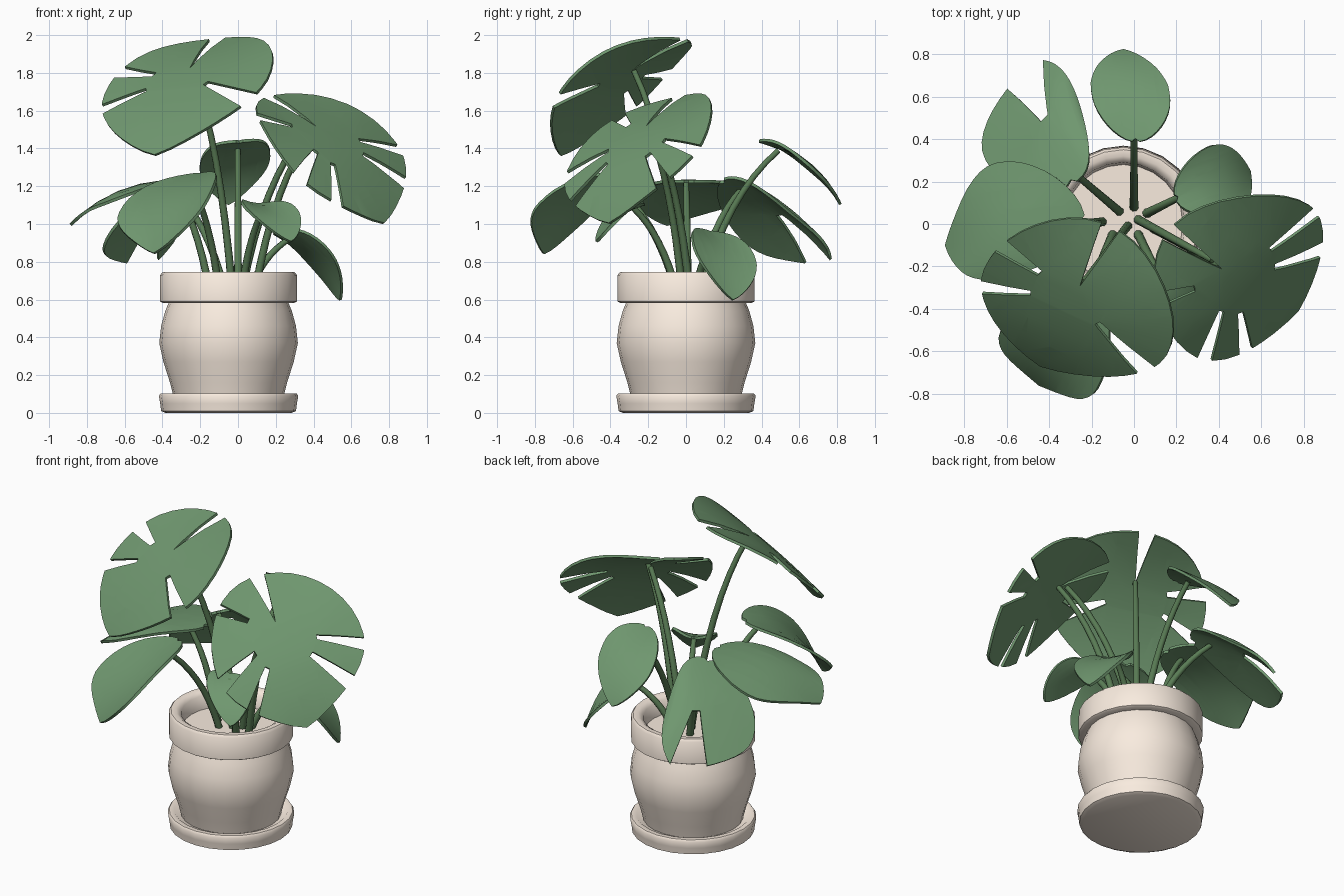
import bpy, bmesh, math
from mathutils import Vector as V

if "Cube" in bpy.data.objects:
    bpy.data.objects.remove(bpy.data.objects["Cube"])


def material(name, col):
    m = bpy.data.materials.new(name)
    m.diffuse_color = (*col, 1)
    m.use_nodes = True
    m.node_tree.nodes["Principled BSDF"].inputs["Base Color"].default_value = m.diffuse_color
    return m


LEAF = material("leaf_green", (0.16, 0.31, 0.16))
STEM = material("stem_green", (0.10, 0.20, 0.09))
CLAY = material("cream_clay", (0.95, 0.84, 0.74))


def finish(name, bm, mat, angle):
    me = bpy.data.meshes.new(name)
    bm.to_mesh(me)
    bm.free()
    ob = bpy.data.objects.new(name, me)
    bpy.context.collection.objects.link(ob)
    me.materials.append(mat)
    bpy.ops.object.select_all(action='DESELECT')
    ob.select_set(True)
    bpy.context.view_layer.objects.active = ob
    bpy.ops.object.shade_smooth_by_angle(angle=math.radians(angle))
    return ob


def lathe(name, profile, n=24):
    # closed solid of revolution around the pot axis
    bm = bmesh.new()
    rings = []
    for r, z in profile:
        rings.append([bm.verts.new((-0.05 + r * math.cos(2 * math.pi * i / n),
                                    r * math.sin(2 * math.pi * i / n), z)) for i in range(n)])
    for a, b in zip(rings, rings[1:]):
        for i in range(n):
            j = (i + 1) % n
            bm.faces.new((a[i], a[j], b[j], b[i]))
    bm.faces.new(rings[0][::-1])
    bm.faces.new(rings[-1])
    return finish(name, bm, CLAY, 50)


# saucer, rounded body, and rim with hollow opening
lathe("saucer", [(0.335, 0), (0.357, 0.01), (0.362, 0.05), (0.369, 0.09), (0.36, 0.103), (0.33, 0.103), (0.31, 0.085)])
lathe("pot_body", [(0.29, 0.08), (0.31, 0.16), (0.345, 0.27), (0.367, 0.37), (0.357, 0.46),
                   (0.335, 0.54), (0.31, 0.60)])
lathe("pot_rim", [(0.29, 0.583), (0.35, 0.583), (0.362, 0.59), (0.362, 0.73), (0.35, 0.745),
                  (0.32, 0.745), (0.29, 0.725), (0.28, 0.64)])


def leaf_outline(back, slots):
    # leaf in (u, v): v=0 at stalk, v=1 at tip, heart lobes reach v=-back
    c, rad = (1 - back) / 2, (1 + back) / 2

    def p(t):
        x = abs(t) / (math.pi / 2)
        return V((math.sin(t), c + rad * (1 - x ** 1.25 if x < 1 else math.cos(t))))
    end = math.pi - 0.1
    pts = []
    for i in range(37):
        t = -end + 2 * end * i / 36
        if all(abs(t - s[0]) > s[1] + 0.04 for s in slots):
            pts.append((t, p(t)))
    root = V((0, c * 0.5))
    for t, d, k in slots:
        for f in (-1, 1):
            pts.append((t + f * d, p(t + f * d)))
            pts.append((t + f * d * 0.3, root.lerp(p(t + f * d * 0.8), k)))
    pts.sort(key=lambda q: q[0])
    sinus = 0.02 if back > 0.3 else -back + 0.03
    return [V((0, sinus))] + [q[1] for q in pts], c


def leaf(name, base, tip, left, right, back=0.15, bulge=0.04, slots=()):
    base, tip, left, right = V(base), V(tip), V(left), V(right)
    outline, c = leaf_outline(back, slots)
    bm = bmesh.new()
    bm.faces.new([bm.verts.new((q.x, q.y, 0)) for q in outline])
    bmesh.ops.triangulate(bm, faces=bm.faces[:])
    for axis, cuts in (((1, 0, 0), (-0.66, -0.33, 0, 0.33, 0.66)),
                       ((0, 1, 0), (-0.3, -0.1, 0.1, 0.3, 0.5, 0.7, 0.88))):
        for k in cuts:
            bmesh.ops.bisect_plane(bm, geom=bm.verts[:] + bm.edges[:] + bm.faces[:],
                                   dist=1e-5, plane_co=V(axis) * k, plane_no=axis)
    # bend the flat blade through its four anchor points
    ax = tip - base
    mid = base + ax * c
    side, droop = (right - left) / 2, (right + left) / 2 - mid
    nrm = side.cross(ax).normalized()
    if nrm.z < 0:
        nrm.negate()
    for vt in bm.verts:
        u, v = vt.co.x, vt.co.y
        vt.co = base + ax * v + side * u + droop * u * u + nrm * bulge * 4 * v * (1 - v) * (1 - u * u * 0.5)
    bmesh.ops.recalc_face_normals(bm, faces=bm.faces[:])
    bmesh.ops.solidify(bm, geom=bm.faces[:], thickness=0.016)
    bmesh.ops.recalc_face_normals(bm, faces=bm.faces[:])
    finish(name, bm, LEAF, 45)


def stem(name, root, top, r=0.022):
    # arching stalk from the pot to the leaf
    a, b = V(root), V(top)
    ctl = V((a.x + (b.x - a.x) * 0.32, a.y + (b.y - a.y) * 0.32, a.z + (b.z - a.z) * 0.68))
    n, m = 9, 8
    bm = bmesh.new()
    rings = []
    for i in range(n):
        t = i / (n - 1)
        co = a * (1 - t) ** 2 + ctl * 2 * t * (1 - t) + b * t * t
        d = ((ctl - a) * (1 - t) + (b - ctl) * t).normalized()
        x = d.cross(V((0.31, 0.95, 0))).normalized()
        y = d.cross(x)
        rr = r * (1 - 0.3 * t)
        rings.append([bm.verts.new(co + (x * math.cos(2 * math.pi * k / m) + y * math.sin(2 * math.pi * k / m)) * rr)
                      for k in range(m)])
    for p, q in zip(rings, rings[1:]):
        for k in range(m):
            bm.faces.new((p[k], p[(k + 1) % m], q[(k + 1) % m], q[k]))
    bm.faces.new(rings[0][::-1])
    bm.faces.new(rings[-1])
    bmesh.ops.recalc_face_normals(bm, faces=bm.faces[:])
    finish(name, bm, STEM, 50)


# split leaves: slots are (angle from tip, half width, inner depth)
leaf("tall_left_leaf", (-.245, -.275, 1.82), (-.435, -.66, 1.36), (-.69, -.18, 1.68), (.17, -.59, 1.76),
     0.5, 0.04, [(-1.2, .1, .45), (-1.9, .1, .45), (1.12, .13, .35)])
leaf("right_leaf", (.40, -.20, 1.51), (.765, -.40, 1.00), (.26, -.60, 1.28), (.80, .11, 1.43),
     0.46, 0.05, [(-.72, .09, .45), (-1.35, .13, .4), (.75, .1, .45), (1.35, .1, .45), (-2.4, .08, .5)])
leaf("back_left_leaf", (-.33, .28, 1.20), (-.47, .77, .78), (-.70, .32, .88), (-.24, .54, 1.05),
     0.15, 0.05, [(-.17, .36, .28)])
# whole leaves
leaf("left_leaf", (-.33, 0, 1.22), (-.88, -.10, .99), (-.62, .29, 1.10), (-.62, -.25, 1.10), bulge=0.06)
leaf("front_left_leaf", (-.24, -.38, 1.23), (-.44, -.75, .84), (-.61, -.47, 1.04), (-.15, -.75, 1.09), bulge=0.06)
leaf("back_leaf", (0, .46, 1.41), (-.05, .81, 1.10), (.17, .59, 1.32), (-.20, .60, 1.29), bulge=0.05)
leaf("low_right_leaf", (.26, .15, .94), (.55, .25, .60), (.35, .36, .80), (.46, .04, .86), bulge=0.05)
leaf("small_front_leaf", (.13, -.27, 1.10), (.28, -.48, .91), (.31, -.30, 1.07), (.04, -.37, 1.08), bulge=0.03)

# stems
for nm, root, top in (
        ("tall_left_stem", (-.03, -.01, .64), (-.24, -.275, 1.81)),
        ("right_stem", (.09, -.02, .64), (.41, -.20, 1.51)),
        ("right_second_stem", (.02, .02, .64), (.37, -.17, 1.51)),
        ("back_left_stem", (-.07, .06, .64), (-.34, .29, 1.18)),
        ("left_stem", (-.15, .01, .64), (-.36, 0, 1.22)),
        ("front_left_stem", (-.10, -.05, .64), (-.25, -.39, 1.22)),
        ("back_stem", (0, .08, .64), (0, .49, 1.39)),
        ("low_right_stem", (.06, .05, .64), (.27, .155, .92)),
        ("small_front_stem", (.02, -.05, .64), (.14, -.285, 1.09))):
    stem(nm, root, top)
